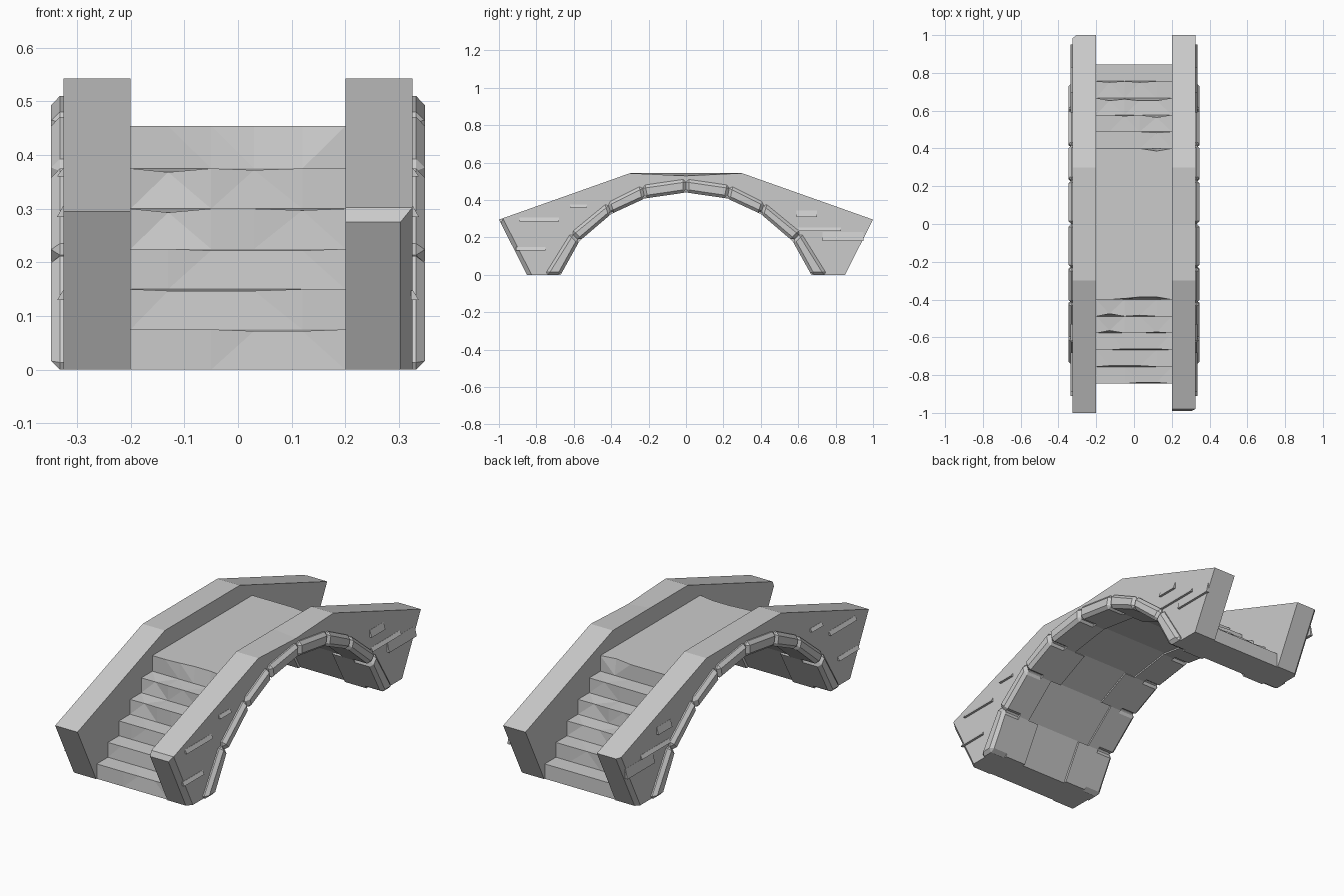
import bpy, bmesh, random
from mathutils import Vector

if "Cube" in bpy.data.objects:
    bpy.data.objects.remove(bpy.data.objects["Cube"])

random.seed(4)


def finish(bm, name):
    bmesh.ops.recalc_face_normals(bm, faces=bm.faces)
    me = bpy.data.meshes.new(name)
    bm.to_mesh(me)
    bm.free()
    ob = bpy.data.objects.new(name, me)
    bpy.context.collection.objects.link(ob)
    return ob


def loft(bm, rings):
    """Join equal-length rings of points into a capped solid."""
    vs = [[bm.verts.new(p) for p in r] for r in rings]
    for a, b in zip(vs, vs[1:]):
        n = len(a)
        for i in range(n):
            j = (i + 1) % n
            bm.faces.new((a[i], a[j], b[j], b[i]))
    bm.faces.new(vs[0])
    bm.faces.new(vs[-1])
    return vs


def prism(bm, prof, x0, x1):
    return loft(bm, [[(x, y, z) for y, z in prof] for x in (x0, x1)])


# Half arch joints in (y, z), mirrored to the full span
inner = [(0, .44), (.22, .408), (.40, .325), (.57, .18), (.67, 0)]
outer = [(0, .512), (.235, .478), (.42, .385), (.615, .225), (.755, 0)]


def span(half):
    return [(-y, z) for y, z in half[:0:-1]] + half


arch_in, arch_out = span(inner), span(outer)
# Underside of the bridge sits slightly above the faces of the arch stones
under = [(a[0] + .18 * (b[0] - a[0]), a[1] + .14 * (b[1] - a[1]))
         for a, b in zip(arch_in, arch_out)]

# Parapet walls
for side, name in ((-1, "left_wall"), (1, "right_wall")):
    bm = bmesh.new()
    prof = [(-.85, 0), (-1, .295), (-.3, .543), (0, .543), (.3, .543),
            (1, .295), (.85, 0)] + under[::-1]
    v = prism(bm, prof, side * .2, side * .325)
    if side > 0:
        # worn crest and broken front end
        v[1][3].co.z -= .014
        e = bm.edges.get((v[0][1], v[1][1]))
        s = bm.edges.get((v[1][0], v[1][1]))
        bmesh.ops.bevel(bm, geom=[e, s], offset=.022, segments=1,
                        affect='EDGES', profile=.5)
    else:
        # chipped outer corner at the back
        s = bm.edges.get((v[1][5], v[1][6]))
        bmesh.ops.bevel(bm, geom=[s], offset=.018, segments=1, affect='EDGES')
    finish(bm, name)

# Arch stones, alternately long and short on the underside
for side, name in ((-1, "left_arch_stones"), (1, "right_arch_stones")):
    bm = bmesh.new()
    for i in range(8):
        depth = .13 if i in (0, 2, 5, 7) else .19
        prof = [arch_in[i], arch_in[i + 1], arch_out[i + 1], arch_out[i]]
        # stones stay below the walking surface on the inner side
        low = [arch_in[i], arch_in[i + 1]] + [
            (b[0] + .3 * (t[0] - b[0]), b[1] + .1 * (t[1] - b[1]))
            for b, t in ((arch_in[i + 1], arch_out[i + 1]),
                         (arch_in[i], arch_out[i]))]
        one = bmesh.new()
        v = prism(one, prof, side * .215, side * .348)
        face_edges = [e for e in one.edges
                      if any(p in v[1] for p in e.verts)]
        bmesh.ops.bevel(one, geom=face_edges, offset=.016, segments=1,
                        affect='EDGES')
        prism(one, low, side * depth, side * .25)
        tmp = bpy.data.meshes.new("stone")
        bmesh.ops.recalc_face_normals(one, faces=one.faces)
        one.to_mesh(tmp)
        one.free()
        bm.from_mesh(tmp)
        bpy.data.meshes.remove(tmp)
    finish(bm, name)

# Stair block: six steps up, a flat deck, six steps down
half = []
for i in range(6):
    y = .845 - i * .089
    half += [(y, i * .075), (y, (i + 1) * .075 + (.004 if i == 5 else 0))]
steps = [(-y, z) for y, z in half] + half[::-1]
rings = []
for x in (-.2, -.13, -.05, .03, .12, .2):
    ring = []
    for k, (y, z) in enumerate(steps):
        nose = k % 2 == (1 if y < 0 else 0)
        wear = random.choice((0, 0, .006, .014)) if nose and abs(x) < .2 else 0
        s = 1 if y > 0 else -1
        ring.append((x, y - s * wear, z - (0 if abs(y) < .41 else wear * .5)))
    rings.append(ring + [(x, y, z) for y, z in under[::-1]])
bm = bmesh.new()
loft(bm, rings)
bmesh.ops.triangulate(bm, faces=[f for f in bm.faces if len(f.verts) == 4])
finish(bm, "steps_and_deck")

# Slanted brick edges breaking through the outer wall faces: y0, y1, z, height
bricks = [(-.89, -.68, .285, .02), (-.91, -.75, .13, .018),
          (-.62, -.53, .36, .016), (.59, .70, .31, .035),
          (.60, .83, .235, .018), (.73, .95, .18, .05)]
for side, name in ((-1, "left_wall_bricks"), (1, "right_wall_bricks")):
    bm = bmesh.new()
    for y0, y1, z, h in bricks:
        xs = side * .322
        v = prism(bm, [(y0, z), (y1, z), (y1, z + h), (y0, z + h)],
                  xs, side * .337)
        # upper edge sinks back into the wall
        for p in v[1][2:]:
            p.co.x = side * .326
    finish(bm, name)
